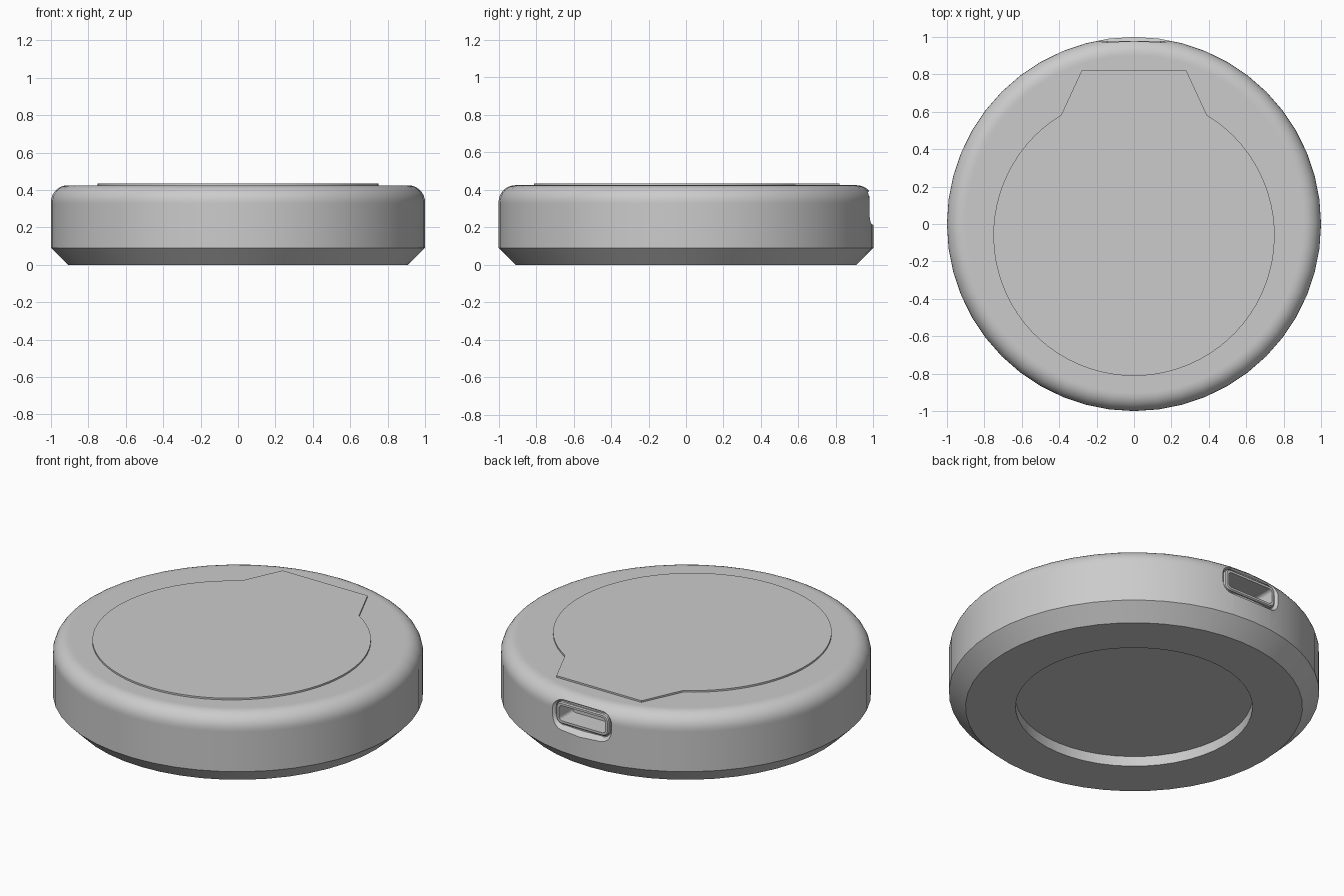
import bpy, bmesh, math
from mathutils import Vector

cube = bpy.data.objects.get("Cube")
if cube:
    bpy.data.objects.remove(cube, do_unlink=True)

grey = bpy.data.materials.new("light_grey")
grey.use_nodes = True
colour = (0.6, 0.6, 0.6, 1)
grey.diffuse_color = colour
grey.node_tree.nodes["Principled BSDF"].inputs["Base Color"].default_value = colour

HEIGHT, FILLET, PORT_Z = 0.425, 0.09, 0.31


def finish(name, bm):
    bmesh.ops.recalc_face_normals(bm, faces=bm.faces[:])
    mesh = bpy.data.meshes.new(name)
    bm.to_mesh(mesh)
    bm.free()
    mesh.materials.append(grey)
    obj = bpy.data.objects.new(name, mesh)
    bpy.context.collection.objects.link(obj)
    return obj


def lathe(name, profile, steps):
    bm = bmesh.new()
    verts = [bm.verts.new((r, 0, z)) for r, z in profile]
    edges = [bm.edges.new(pair) for pair in zip(verts, verts[1:])]
    bmesh.ops.spin(bm, geom=verts + edges, cent=(0, 0, 0), axis=(0, 0, 1),
                   angle=math.tau, steps=steps)
    bmesh.ops.remove_doubles(bm, verts=bm.verts[:], dist=1e-4)
    return finish(name, bm)


def loft(name, loops, closed=False):
    """Bridge matching loops; cap both ends, or join last to first."""
    bm = bmesh.new()
    rings = [[bm.verts.new(p) for p in loop] for loop in loops]
    pairs = list(zip(rings, rings[1:]))
    if closed:
        pairs.append((rings[-1], rings[0]))
    else:
        bm.faces.new(rings[0])
        bm.faces.new(rings[-1])
    for a, b in pairs:
        for i in range(len(a)):
            j = (i + 1) % len(a)
            bm.faces.new((a[i], a[j], b[j], b[i]))
    return finish(name, bm)


def rounded_rect(half_w, half_h, radius, y, steps=6):
    """Rounded rectangle facing the back, around the port centre."""
    points = []
    for k, (sx, sz) in enumerate([(1, 1), (-1, 1), (-1, -1), (1, -1)]):
        for i in range(steps + 1):
            a = (k + i / steps) * math.pi / 2
            points.append(Vector((sx * (half_w - radius) + radius * math.cos(a), y,
                                  PORT_Z + sz * (half_h - radius) + radius * math.sin(a))))
    return points


def subtract(obj, cutter):
    mod = obj.modifiers.new("cut", "BOOLEAN")
    mod.operation, mod.solver, mod.object = "DIFFERENCE", "EXACT", cutter
    graph = bpy.context.evaluated_depsgraph_get()
    mesh = bpy.data.meshes.new_from_object(obj.evaluated_get(graph))
    obj.modifiers.clear()
    obj.data = mesh
    bpy.data.objects.remove(cutter, do_unlink=True)


# Body: filleted top, chamfered foot and a round recess underneath
profile = [(0, 0.06), (0.64, 0.06), (0.64, 0), (0.91, 0), (1, 0.09), (1, 0.325)]
for i in range(9):
    a = i / 8 * math.pi / 2
    profile.append((1 - FILLET + FILLET * math.cos(a), HEIGHT - FILLET + FILLET * math.sin(a)))
profile += [(0.9, HEIGHT), (0, HEIGHT)]
body = lathe("body", profile, 48)

# Shallow flared pocket with a floor that follows the body's curve
pocket = loft("pocket_cutter", [rounded_rect(0.18, 0.075, 0.055, 0.9),
                                rounded_rect(0.18, 0.075, 0.055, 0.965),
                                rounded_rect(0.225, 0.105, 0.075, 1.01),
                                rounded_rect(0.225, 0.105, 0.075, 1.1)])
core = lathe("core_cutter", [(0, -0.2), (0.966, -0.2), (0.966, 0.7), (0, 0.7)], 96)
subtract(pocket, core)
subtract(body, pocket)

# Deep connector slot
slot = loft("slot_cutter", [rounded_rect(0.152, 0.045, 0.02, y) for y in (0.85, 1.1)])
subtract(body, slot)

# Raised rim around the slot
rim = loft("port_rim", [rounded_rect(0.172, 0.064, 0.035, 0.93),
                        rounded_rect(0.172, 0.064, 0.035, 0.972),
                        rounded_rect(0.166, 0.058, 0.03, 0.978),
                        rounded_rect(0.152, 0.045, 0.02, 0.978),
                        rounded_rect(0.152, 0.045, 0.02, 0.93)], closed=True)

# Top plate: a disc with a tapered tab towards the back
start = math.atan2(0.645, 0.39)
sweep = math.pi + 2 * start
outline = [(-0.28, 0.82), (0.28, 0.82)]
for i in range(65):
    a = start - sweep * i / 64
    outline.append((0.752 * math.cos(a), 0.752 * math.sin(a) - 0.06))
plate = loft("top_plate", [[(x, y, z) for x, y in outline] for z in (0.42, 0.435)])

# Smooth curved surfaces, keep hard edges
bpy.ops.object.select_all(action="DESELECT")
for obj in (body, rim, plate):
    obj.select_set(True)
bpy.context.view_layer.objects.active = body
bpy.ops.object.shade_smooth_by_angle(angle=math.radians(30))
